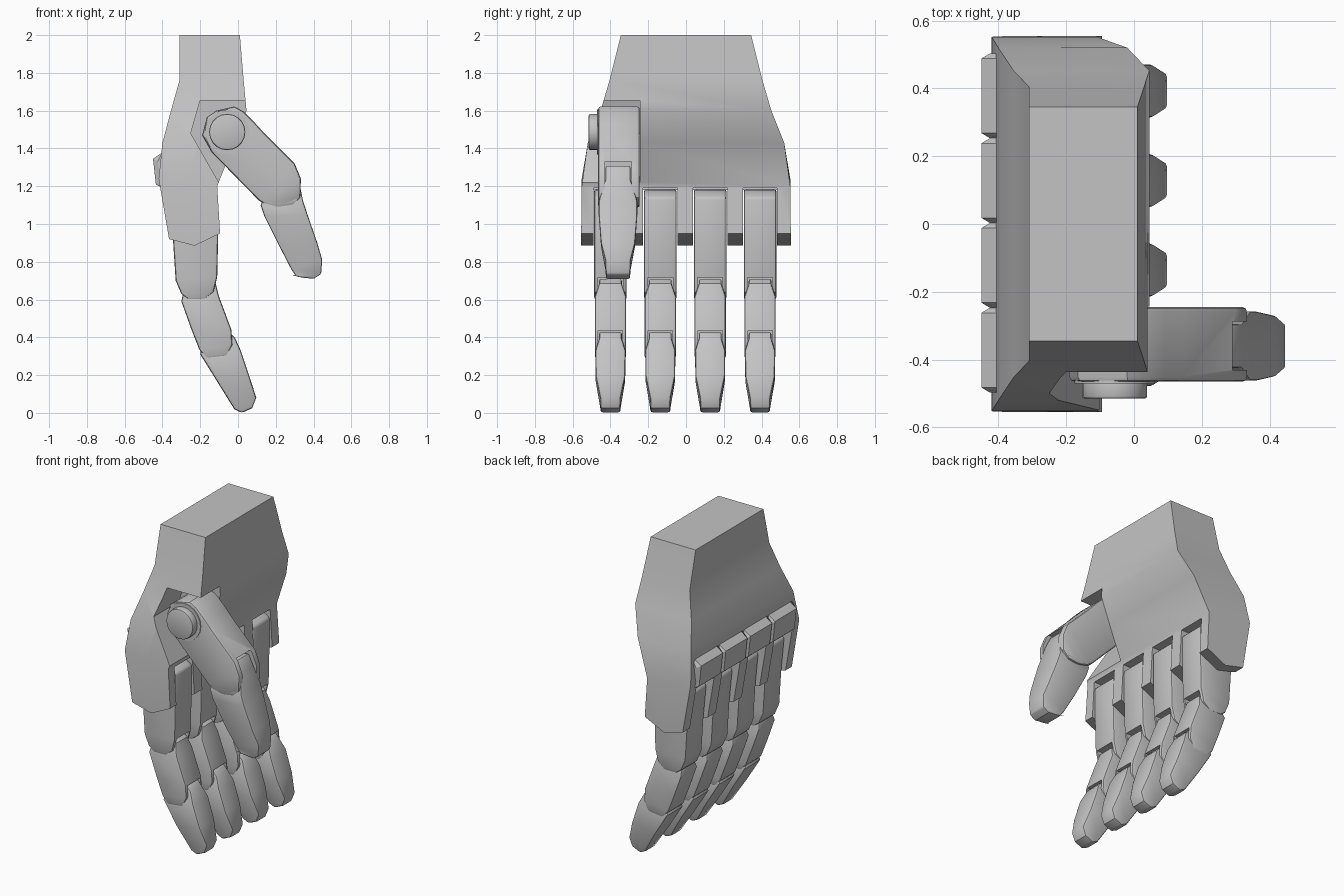
import bpy, bmesh, math
from mathutils import Matrix, Vector

cube = bpy.data.objects.get("Cube")
if cube:
    bpy.data.objects.remove(cube, do_unlink=True)

GREY = (0.55, 0.55, 0.55, 1)
metal = bpy.data.materials.new("grey_metal")
metal.use_nodes = True
metal.diffuse_color = GREY
for node in metal.node_tree.nodes:
    if node.type == 'BSDF_PRINCIPLED':
        node.inputs["Base Color"].default_value = GREY


def finish(name, bm):
    bmesh.ops.recalc_face_normals(bm, faces=bm.faces)
    mesh = bpy.data.meshes.new(name)
    bm.to_mesh(mesh)
    bm.free()
    mesh.materials.append(metal)
    obj = bpy.data.objects.new(name, mesh)
    bpy.context.collection.objects.link(obj)
    return obj


def loft(name, rings):
    """Skin a list of equally sized rings and cap both ends."""
    bm = bmesh.new()
    loops = [[bm.verts.new(p) for p in ring] for ring in rings]
    n = len(loops[0])
    for a, b in zip(loops, loops[1:]):
        for i in range(n):
            j = (i + 1) % n
            bm.faces.new((a[i], a[j], b[j], b[i]))
    bm.faces.new(loops[0])
    bm.faces.new(loops[-1])
    return finish(name, bm)


def prism(name, outline, y0, y1):
    return loft(name, [[(x, y, z) for x, z in outline] for y in (y0, y1)])


def box(name, x0, x1, y0, y1, z0, z1):
    return prism(name, [(x0, z0), (x1, z0), (x1, z1), (x0, z1)], y0, y1)


def segment(name, sections, yc=0):
    """Finger link: each section is back x, z, front x, z, half width."""
    return loft(name, [[(xb, yc - w, zb), (xf, yc - w, zf), (xf, yc + w, zf), (xb, yc + w, zb)]
                       for xb, zb, xf, zf, w in sections])


def bake(obj, cutters=(), bevel=0.0, angle=35):
    """Bevel, cut, bake the result and shade it."""
    if bevel:
        mod = obj.modifiers.new("bevel", 'BEVEL')
        mod.width, mod.segments = bevel, 2
        mod.limit_method, mod.angle_limit = 'ANGLE', math.radians(50)
    for cutter in cutters:
        mod = obj.modifiers.new("cut", 'BOOLEAN')
        mod.operation, mod.solver, mod.object = 'DIFFERENCE', 'EXACT', cutter
        cutter.hide_render = True
    bpy.context.view_layer.update()
    deps = bpy.context.evaluated_depsgraph_get()
    mesh = bpy.data.meshes.new_from_object(obj.evaluated_get(deps))
    obj.modifiers.clear()
    obj.data = mesh
    for cutter in cutters:
        bpy.data.objects.remove(cutter, do_unlink=True)
    bpy.ops.object.select_all(action='DESELECT')
    obj.select_set(True)
    bpy.context.view_layer.objects.active = obj
    bpy.ops.object.shade_smooth_by_angle(angle=math.radians(angle))
    return obj


FINGER_Y = [-0.4 + 0.264 * i for i in range(4)]

# Palm: back x, front x, half width, then heights at back, middle and front
palm_sections = [
    (-0.31, 0.01, 0.345, 2.0, 2.0, 2.0),
    (-0.31, 0.03, 0.405, 1.76, 1.76, 1.76),
    (-0.355, 0.045, 0.452, 1.6, 1.6, 1.6),
    (-0.40, -0.02, 0.52, 1.43, 1.43, 1.43),
    (-0.42, -0.11, 0.552, 1.24, 1.22, 1.2),
    (-0.365, -0.095, 0.555, 0.92, 0.885, 0.95),
]
rings = []
for xb, xf, w, zb, zm, zf in palm_sections:
    xm = 0.5 * (xb + xf)
    rings.append([(xb, -w, zb), (xm, -w, zm), (xf, -w, zf),
                  (xf, w, zf), (xm, w, zm), (xb, w, zb)])
palm = loft("palm", rings)
cuts = [box("slot_cutter", -0.6, 0.2, y - 0.091, y + 0.091, 0.7, 1.19) for y in FINGER_Y]
cuts.append(prism("thumb_cutter", [(-0.20, 1.655), (0.3, 1.655), (0.3, 1.2),
                                   (-0.09, 1.2), (-0.25, 1.48)], -0.8, -0.243))
bake(palm, cuts, angle=32)

# Knuckle guards across the back of the hand
for i in range(4):
    yc = -0.372 + 0.25 * i
    sides = []
    for s, outline in ((-0.125, [(-0.40, 1.38), (-0.425, 1.33), (-0.41, 1.2), (-0.38, 1.18)]),
                       (-0.110, [(-0.40, 1.38), (-0.45, 1.345), (-0.435, 1.21), (-0.38, 1.18)])):
        sides.append([(x, yc + s, z) for x, z in outline])
    mirrored = [[(x, 2 * yc - y, z) for x, y, z in ring] for ring in reversed(sides)]
    bake(loft("knuckle_guard", sides + mirrored), angle=25)

# One finger: three links, the upper two forked on the palm side
W1, W2, W3 = 0.086, 0.083, 0.08
base = segment("finger_base", [
    (-0.30, 1.185, -0.17, 1.18, W1), (-0.365, 1.13, -0.105, 1.14, W1),
    (-0.345, 0.93, -0.105, 0.93, W1), (-0.33, 0.70, -0.11, 0.72, W1),
    (-0.30, 0.63, -0.13, 0.64, W1), (-0.26, 0.60, -0.18, 0.60, W1)])
bake(base, [box("fork_cutter", -0.22, 0.1, -0.066, 0.066, 0.5, 0.717)], 0.012)
middle = segment("finger_middle", [
    (-0.25, 0.70, -0.16, 0.71, 0.06), (-0.285, 0.66, -0.118, 0.685, 0.06),
    (-0.30, 0.59, -0.10, 0.615, W2), (-0.25, 0.45, -0.035, 0.44, W2),
    (-0.205, 0.335, -0.03, 0.36, W2), (-0.165, 0.288, -0.06, 0.30, W2)])
bake(middle, [box("fork_cutter", -0.13, 0.2, -0.065, 0.065, 0.2, 0.436)], 0.012)
tip = segment("finger_tip", [
    (-0.14, 0.41, -0.045, 0.43, 0.06), (-0.19, 0.36, -0.015, 0.395, 0.06),
    (-0.20, 0.31, 0.015, 0.33, W3), (-0.11, 0.165, 0.06, 0.195, 0.078),
    (-0.02, 0.02, 0.097, 0.08, 0.054), (0.02, 0.0, 0.075, 0.025, 0.052)])
bake(tip, (), 0.012)
for link in (base, middle, tip):
    link.location.y = FINGER_Y[0]
    for y in FINGER_Y[1:]:
        copy = link.copy()
        copy.location.y = y
        bpy.context.collection.objects.link(copy)

# Thumb: rounded forked base link and tapered tip
WT = 0.11
thumb = segment("thumb_base", [
    (-0.115, 1.60, -0.02, 1.622, WT), (-0.165, 1.565, 0.03, 1.595, WT),
    (-0.19, 1.47, 0.09, 1.535, WT), (-0.14, 1.38, 0.14, 1.48, WT),
    (0.11, 1.125, 0.30, 1.32, WT), (0.14, 1.105, 0.333, 1.24, WT),
    (0.19, 1.09, 0.33, 1.14, WT), (0.23, 1.087, 0.285, 1.095, WT)], -0.355)
bake(thumb, [box("fork_cutter", 0.2, 0.6, -0.43, -0.288, 0.9, 1.33)], 0.014)
thumb_tip = segment("thumb_tip", [
    (0.20, 1.29, 0.285, 1.31, 0.065), (0.16, 1.20, 0.32, 1.24, 0.065),
    (0.12, 1.10, 0.345, 1.12, 0.102), (0.14, 1.04, 0.368, 1.05, 0.102),
    (0.22, 0.88, 0.42, 0.90, 0.09), (0.285, 0.755, 0.446, 0.81, 0.067),
    (0.31, 0.722, 0.44, 0.735, 0.064), (0.34, 0.716, 0.40, 0.71, 0.064)], -0.36)
bake(thumb_tip, (), 0.014)

# Thumb pivot: thin washer and bolt head
for name, radius, depth, bevel in (("pivot_washer", 0.119, 0.02, 0), ("pivot_bolt", 0.096, 0.065, 0.008)):
    bm = bmesh.new()
    bmesh.ops.create_cone(bm, cap_ends=True, segments=20, radius1=radius, radius2=radius, depth=depth,
                          matrix=Matrix.Translation(Vector((-0.057, -0.45 - depth / 2, 1.487)))
                          @ Matrix.Rotation(math.pi / 2, 4, 'X'))
    bake(finish(name, bm), (), bevel)
